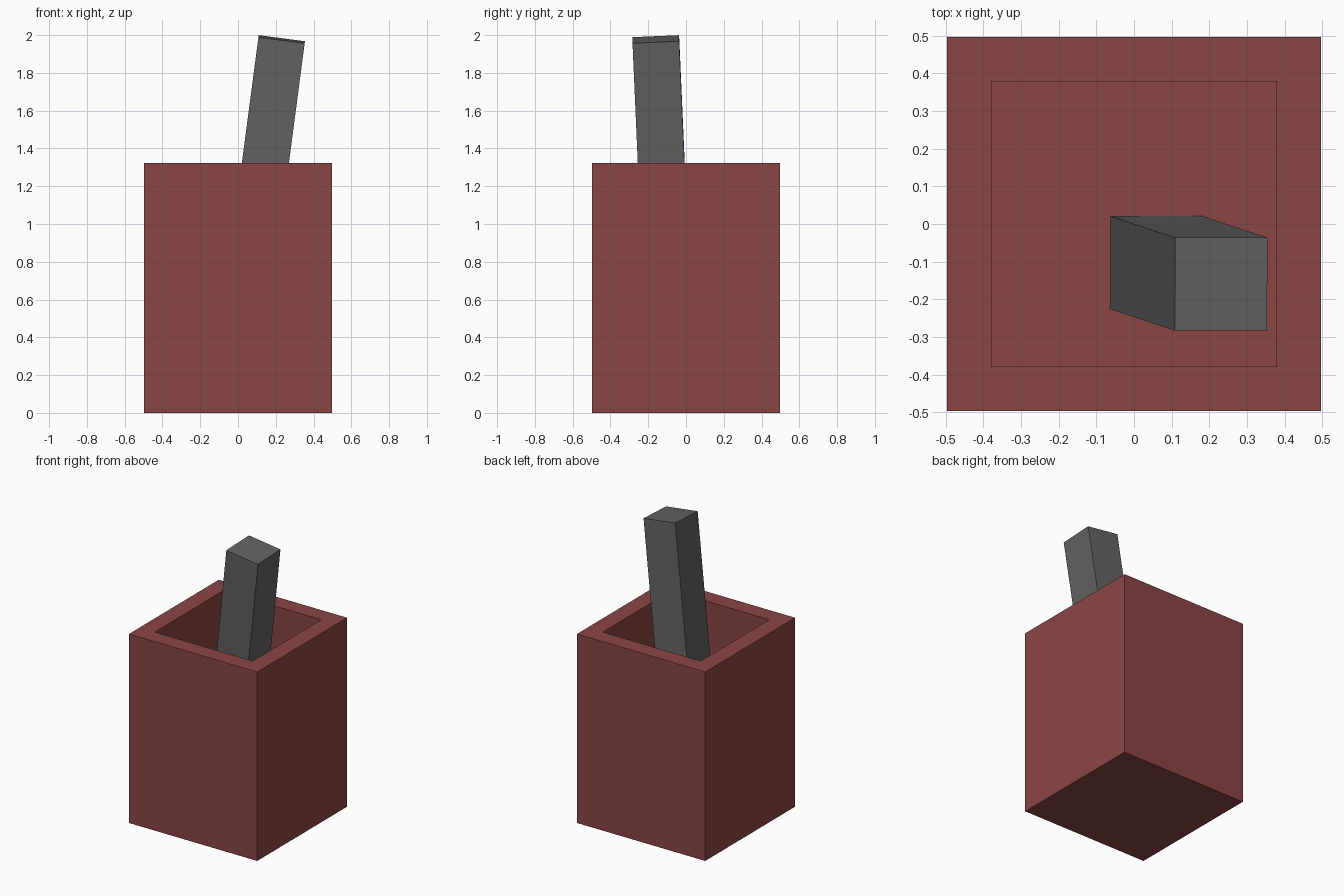
import bpy, bmesh, math
from mathutils import Matrix, Vector

if "Cube" in bpy.data.objects:
    bpy.data.objects.remove(bpy.data.objects["Cube"])


def material(name, rgb):
    m = bpy.data.materials.new(name)
    m.diffuse_color = (*rgb, 1)
    m.use_nodes = True
    m.node_tree.nodes["Principled BSDF"].inputs["Base Color"].default_value = m.diffuse_color
    return m


def finish(name, bm, mats):
    bmesh.ops.recalc_face_normals(bm, faces=bm.faces)
    me = bpy.data.meshes.new(name)
    bm.to_mesh(me)
    bm.free()
    for m in mats:
        me.materials.append(m)
    ob = bpy.data.objects.new(name, me)
    bpy.context.collection.objects.link(ob)
    return ob


red = material("brick red", (0.258, 0.06, 0.06))
dark = material("dark brown", (0.08, 0.04, 0.04))
grey = material("dark grey", (0.125, 0.125, 0.125))

W, H, HOLE, FLOOR = 0.994, 1.323, 0.33, 0.66

# square pot: box with its top inset and pushed down into a dark cavity
bm = bmesh.new()
bmesh.ops.create_cube(bm, size=1, matrix=Matrix.Translation((0, 0, H / 2)) @ Matrix.Diagonal((W, W, H, 1)))
top = max(bm.faces, key=lambda f: f.calc_center_median().z)
bmesh.ops.inset_region(bm, faces=[top], thickness=W / 2 - HOLE)
res = bmesh.ops.extrude_face_region(bm, geom=[top])
verts = [g for g in res["geom"] if isinstance(g, bmesh.types.BMVert)]
if top.is_valid:
    bmesh.ops.delete(bm, geom=[top], context='FACES_ONLY')
bmesh.ops.translate(bm, verts=verts, vec=(0, 0, FLOOR - H))
for f in bm.faces:
    inside = all(max(abs(v.co.x), abs(v.co.y)) < HOLE + 0.01 for v in f.verts)
    f.material_index = 1 if inside else 0
finish("pot", bm, [red, dark])

# square stick leaning in the pot
bm = bmesh.new()
bmesh.ops.create_cube(bm, size=1, matrix=Matrix.Diagonal((0.247, 0.247, H, 1)))
tilt = Matrix.Rotation(math.radians(7.5), 4, 'Y') @ Matrix.Rotation(math.radians(2.5), 4, 'X')
bmesh.ops.transform(bm, verts=bm.verts, matrix=Matrix.Translation(Vector((0.145, -0.131, 1.323))) @ tilt)
finish("stick", bm, [grey])
